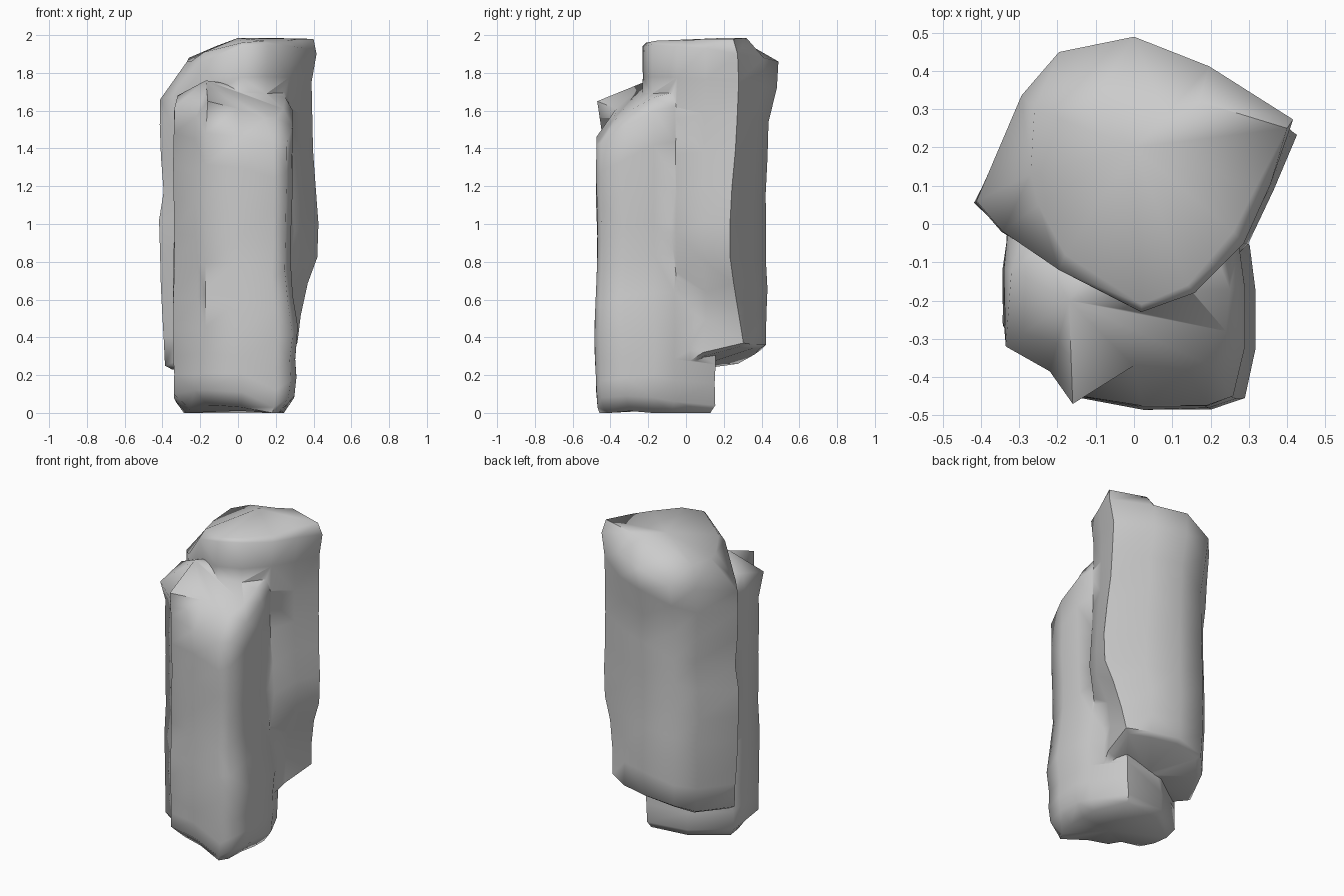
import bpy, bmesh, random
from mathutils import Vector

if "Cube" in bpy.data.objects:
    bpy.data.objects.remove(bpy.data.objects["Cube"])

random.seed(4)


def lerp_profile(profile, z):
    """Piecewise linear value at height z."""
    if z <= profile[0][0]:
        return profile[0][1]
    for (z0, a), (z1, b) in zip(profile, profile[1:]):
        if z <= z1:
            return a + (b - a) * (z - z0) / (z1 - z0)
    return profile[-1][1]


def rock_column(name, outline, crown, peak, heights, left, right, front, back,
                base_scale, base_z, undercut, rough, dents):
    """Loft an irregular column; outline is (x, y, z_bottom, z_top) per edge.
    A dent is (edge index, height, reach, dx, dy)."""
    bm = bmesh.new()
    n = len(outline)
    rings = []
    for i, t in enumerate(heights):
        ring = []
        inner = 0 < i < len(heights) - 1
        j = rough if inner else 0
        for k, (x, y, zb, zt) in enumerate(outline):
            z = zb + (zt - zb) * t + random.uniform(-3 * j, 3 * j)
            fx = lerp_profile(right if x > 0 else left, z)
            fy = lerp_profile(back if y > 0 else front, z)
            p = Vector((x * fx + random.uniform(-j, j), y * fy + random.uniform(-j, j), z))
            for idx, h, reach, dx, dy in dents:
                if idx == k:
                    p += Vector((dx, dy, 0)) * max(0, 1 - abs(z - h) / reach)
            ring.append(bm.verts.new(p))
        rings.append(ring)
    # Inset underside, cut further where the rim is higher
    mid = sum((v.co for v in rings[0]), Vector()) / n
    base = []
    for v in rings[0]:
        s = base_scale - undercut * v.co.z
        base.append(bm.verts.new((mid.x + (v.co.x - mid.x) * s, mid.y + (v.co.y - mid.y) * s,
                                  max(0, v.co.z - base_z))))
    rings.insert(0, base)
    rings.append([bm.verts.new(p) for p in crown])
    for a, b in zip(rings, rings[1:]):
        for k in range(n):
            m = (k + 1) % n
            bm.faces.new((a[k], a[m], b[m], b[k]))
    bottom = sum((v.co for v in base), Vector()) / n
    for ring, tip in ((base, bottom), (rings[-1], peak)):
        c = bm.verts.new(tip)
        for k in range(n):
            bm.faces.new((ring[k], ring[(k + 1) % n], c))
    bmesh.ops.triangulate(bm, faces=[f for f in bm.faces if len(f.verts) > 3])
    bmesh.ops.recalc_face_normals(bm, faces=bm.faces)
    mesh = bpy.data.meshes.new(name)
    bm.to_mesh(mesh)
    bm.free()
    ob = bpy.data.objects.new(name, mesh)
    bpy.context.collection.objects.link(ob)
    return ob


# Tall rear column, overhanging the base
rear_outline = [
    (-.42, .06, .25, 1.66), (-.35, -.02, .25, 1.68), (-.20, -.12, .22, 1.86), (.02, -.23, .2, 1.94),
    (.16, -.18, .2, 1.95), (.29, -.05, .23, 1.94), (.36, .10, .32, 1.93), (.42, .265, .37, 1.90),
    (.20, .40, .36, 1.88), (0, .475, .36, 1.86), (-.20, .44, .33, 1.78), (-.30, .33, .28, 1.74)]
rear_crown = [
    (-.27, .13, 1.86), (-.25, .05, 1.86), (-.18, -.08, 1.91), (.02, -.21, 1.96),
    (.14, -.16, 1.97), (.26, -.02, 1.97), (.32, .10, 1.98), (.40, .25, 1.98),
    (.17, .32, 1.985), (.08, .28, 1.98), (-.12, .30, 1.94), (-.26, .30, 1.88)]
rear = rock_column(
    "rear_rock_column", rear_outline, rear_crown, (.0, .2, 1.985),
    [0, .1, .2, .3, .42, .54, .66, .78, .9, 1],
    left=[(.25, .92), (.65, .97), (.8, .95), (.92, 1.02), (1.2, .93), (1.45, 1), (1.65, .98)],
    right=[(.36, .77), (.55, .81), (.65, .85), (.8, 1), (.92, 1.02), (1.4, .94), (1.75, .93), (1.9, .99)],
    front=[(0, 1), (2, 1)],
    back=[(.37, .89), (.72, .92), (.8, .89), (1.2, .89), (1.38, .92), (1.53, .91), (1.68, 1.01), (1.86, 1.03)],
    base_scale=.9, base_z=.02, undercut=0, rough=.004,
    dents=[(7, .36, .4, -.01, .07), (8, .36, .4, .03, .02), (7, 1.5, .4, 0, .03),
           (6, .55, .25, -.02, .02), (10, 1.5, .25, .01, -.02)])

# Shorter front column standing on the ground
front_outline = [
    (-.33, -.02, .06, 1.58), (-.34, -.12, .08, 1.58), (-.34, -.26, .10, 1.48), (-.23, -.345, .12, 1.45),
    (-.17, -.445, .12, 1.48), (.02, -.475, .11, 1.46), (.19, -.475, .03, 1.42), (.26, -.45, .08, 1.43),
    (.29, -.32, .09, 1.52), (.29, -.17, .08, 1.60), (.275, -.06, .06, 1.62), (.17, .155, .04, 1.55),
    (-.10, .13, .05, 1.55)]
front_crown = [
    (-.28, .0, 1.66), (-.32, -.12, 1.68), (-.335, -.32, 1.62), (-.22, -.385, 1.57),
    (-.16, -.47, 1.65), (.0, -.37, 1.61), (.14, -.38, 1.56), (.20, -.37, 1.56), (.24, -.28, 1.61),
    (.25, -.17, 1.67), (.25, -.05, 1.70), (.1, .08, 1.7), (-.1, .08, 1.7)]
front = rock_column(
    "front_rock_column", front_outline, front_crown, (-.17, -.2, 1.76),
    [0, .07, .14, .25, .37, .5, .62, .75, .88, 1],
    left=[(0, 1), (1.7, 1)],
    right=[(.03, 1), (.15, 1.06), (.35, 1.04), (.43, 1.12), (.52, 1.03), (.7, .96), (1.1, .98), (1.5, 1)],
    front=[(0, .98), (.1, 1), (.55, 1.02), (.8, .99), (1.5, 1)],
    back=[(0, 1), (2, 1)],
    base_scale=1.05, base_z=.08, undercut=3, rough=.004,
    dents=[(3, .65, .5, .02, .02)])

# Fuse both columns into one rock
bpy.context.view_layer.objects.active = rear
rear.select_set(True)
fuse = rear.modifiers.new("fuse", 'BOOLEAN')
fuse.operation = 'UNION'
fuse.solver = 'EXACT'
fuse.object = front
bpy.ops.object.modifier_apply(modifier=fuse.name)
bpy.data.objects.remove(front, do_unlink=True)
rear.name = "rock_pillar"
bpy.ops.object.select_all(action='DESELECT')
rear.select_set(True)
bpy.ops.object.shade_smooth_by_angle(angle=1.05)
